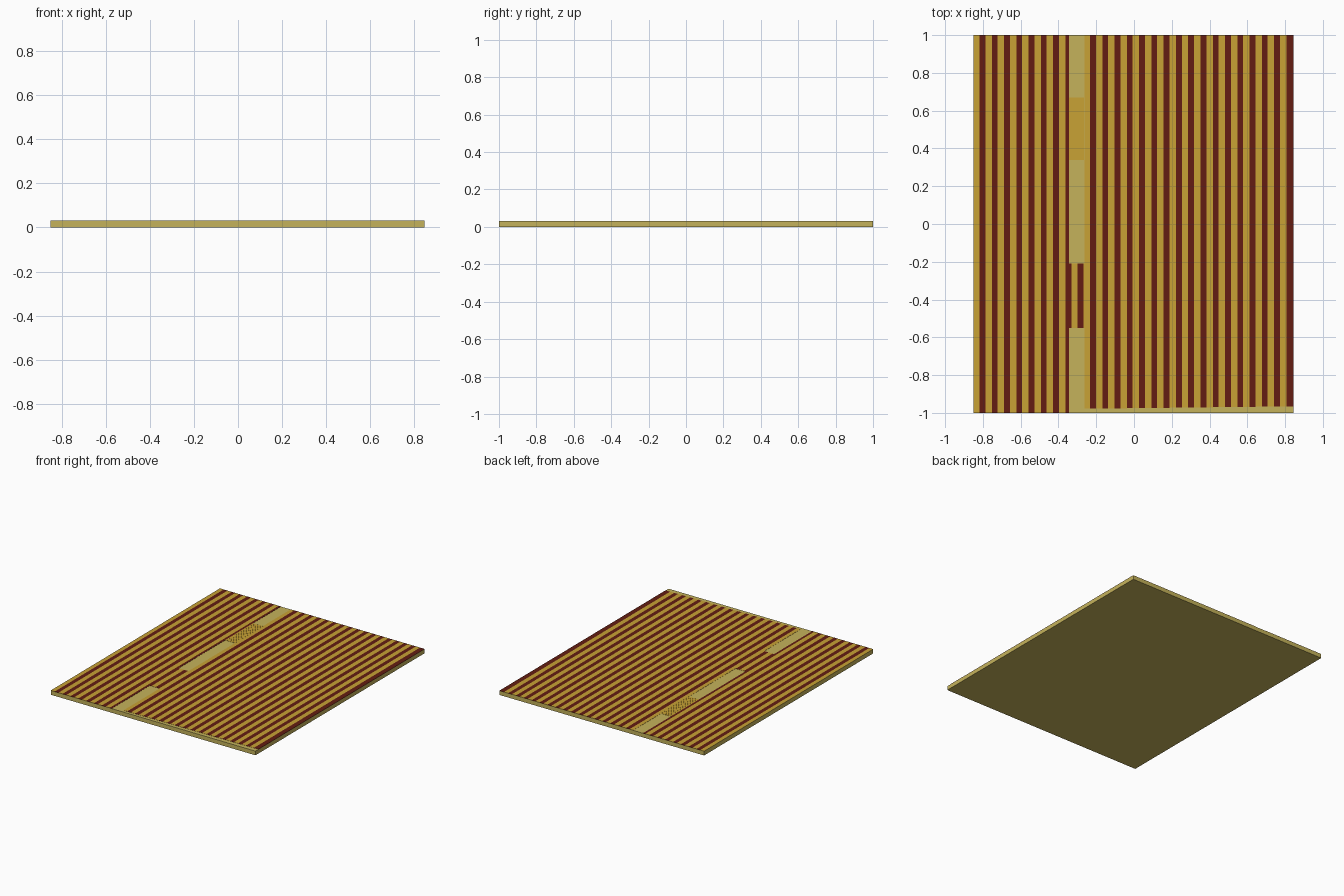
import bpy, bmesh

if "Cube" in bpy.data.objects:
    bpy.data.objects.remove(bpy.data.objects["Cube"])


def material(name, rgb):
    m = bpy.data.materials.new(name)
    m.diffuse_color = (*rgb, 1)
    m.use_nodes = True
    m.node_tree.nodes["Principled BSDF"].inputs["Base Color"].default_value = m.diffuse_color
    return m


PALE = material("pale straw", (0.56, 0.45, 0.105))
GOLD = material("gold", (0.58, 0.36, 0.035))
RED = material("dark red brown", (0.125, 0.012, 0.006))

XL, XR = -0.85, 0.845          # panel sides
CL, CR = -0.345, -0.263        # bare column
TOP, SKIN = 0.031, 0.0012      # panel top, stripe thickness


def boxes(name, mat, rects, z0, z1):
    """One object made of upright boxes; rect = x0, x1, y0, y1."""
    bm = bmesh.new()
    for x0, x1, y0, y1 in rects:
        vs = bmesh.ops.create_cube(bm, size=1)["verts"]
        for v in vs:
            v.co = (x1 if v.co.x > 0 else x0,
                    y1 if v.co.y > 0 else y0,
                    z1 if v.co.z > 0 else z0)
    me = bpy.data.meshes.new(name)
    bm.to_mesh(me)
    bm.free()
    me.materials.append(mat)
    ob = bpy.data.objects.new(name, me)
    bpy.context.collection.objects.link(ob)
    return ob


# base panel
boxes("base_panel", PALE, [(XL, XR, -1, 1)], 0, TOP)

# alternating stripes: 26 pairs of gold and red
gold, red = [], []


def add(out, x0, x1):
    """Split a stripe where it crosses the bare column."""
    if x0 < CL:
        out.append((x0, min(x1, CL), -1, 1))
    a, b = max(x0, CL), min(x1, CR)
    if b > a:                                   # lower window in the column
        out.append((a, b, -0.55, -0.21))
    if x1 > CR:                                 # front margin slants slightly
        out.append((max(x0, CR), x1, -0.978 + 0.012 * (x0 - CR), 1))


left = XL
for i in range(26):
    start = -0.818 + 0.065 * i
    end = start + 0.031 if i < 25 else XR
    add(gold, left, start)
    add(red, start, end)
    left = end

# upper window: narrow gold slats
step = (CR - CL) / 6
slats = [(CL + k * step, CL + (k + 1) * step - 0.0008, 0.34, 0.67) for k in range(6)]

boxes("gold_stripes", GOLD, gold, TOP - 0.001, TOP + SKIN)
boxes("red_stripes", RED, red, TOP - 0.001, TOP + SKIN)
boxes("window_slats", GOLD, slats, TOP - 0.001, TOP + SKIN)
